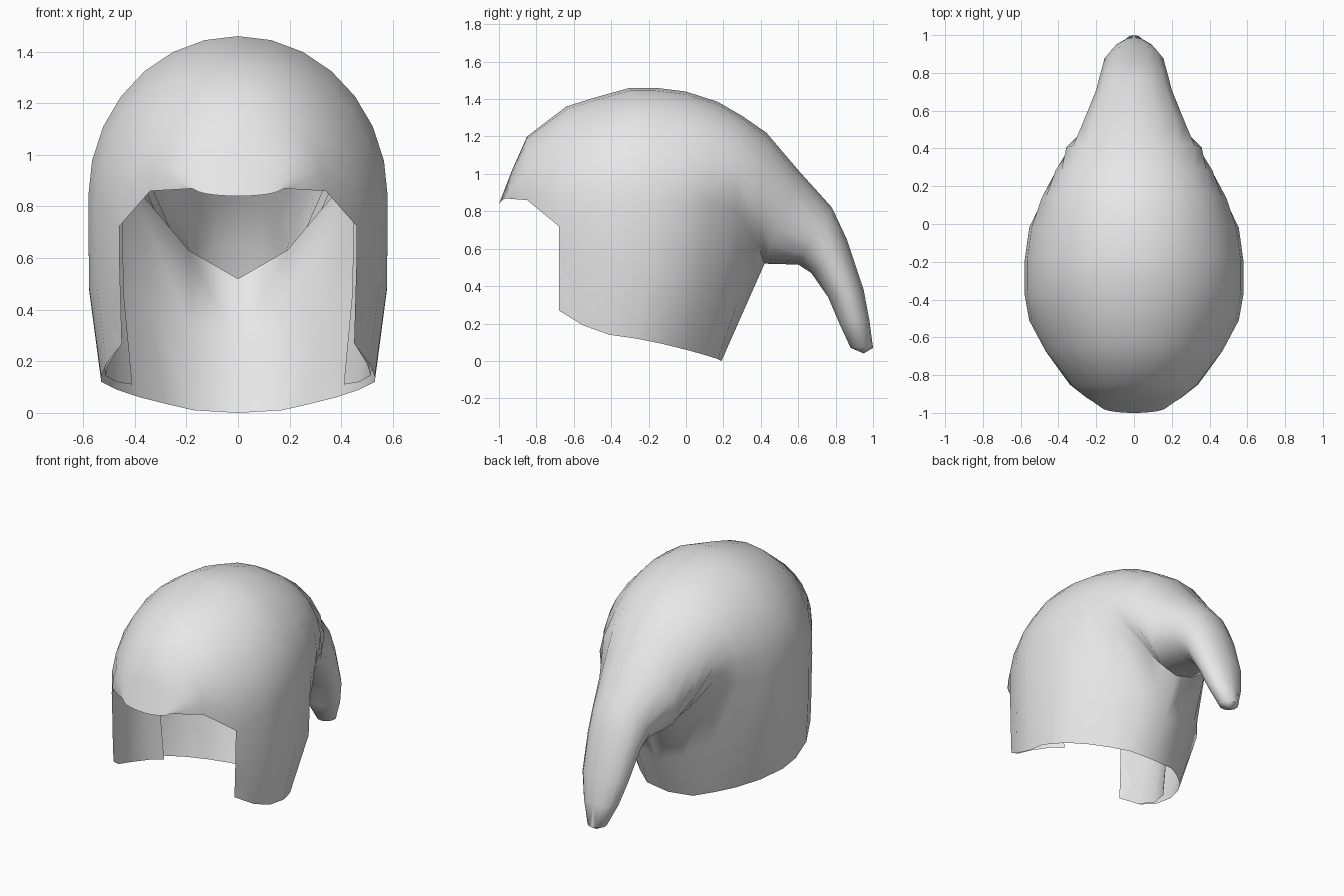
import bpy, bmesh, math

if "Cube" in bpy.data.objects:
    bpy.data.objects.remove(bpy.data.objects["Cube"])

grey = bpy.data.materials.new("light_grey")
grey.use_nodes = True
grey.diffuse_color = (0.8, 0.8, 0.8, 1)
grey.node_tree.nodes["Principled BSDF"].inputs["Base Color"].default_value = (0.8, 0.8, 0.8, 1)


def finish(name, bm):
    """Turn a left-half bmesh into a smooth, mirrored object."""
    bmesh.ops.remove_doubles(bm, verts=bm.verts, dist=0.0005)
    mesh = bpy.data.meshes.new(name)
    bm.to_mesh(mesh)
    bm.free()
    mesh.materials.append(grey)
    obj = bpy.data.objects.new(name, mesh)
    bpy.context.collection.objects.link(obj)
    mirror = obj.modifiers.new("mirror", 'MIRROR')
    mirror.use_clip = True
    mirror.merge_threshold = 0.001
    bpy.ops.object.select_all(action='DESELECT')
    obj.select_set(True)
    bpy.context.view_layer.objects.active = obj
    bpy.ops.object.shade_smooth_by_angle(angle=math.radians(65))
    return obj


def bridge(bm, a, b, flip=False):
    """Join two rows of vertices with quads."""
    for j in range(len(a) - 1):
        quad = [a[j], a[j + 1], b[j + 1], b[j]]
        bm.faces.new(quad[::-1] if flip else quad)


def blend(p, q, f):
    return tuple(u + (v - u) * f for u, v in zip(p, q))


# Sections from brow to tail tip: top (y, z), bottom (y, z), half width, end angle
sections = [
    ((-1.00, 0.84), (-0.97, 0.87), 0.17, 90),
    ((-0.93, 1.02), (-0.92, 0.865), 0.25, 90),
    ((-0.85, 1.20), (-0.85, 0.86), 0.34, 90),
    ((-0.64, 1.36), (-0.68, 0.72), 0.47, 100),
    ((-0.48, 1.41), (-0.51, 0.80), 0.555, 90),
    ((-0.30, 1.46), (-0.37, 0.84), 0.58, 90),
    ((-0.16, 1.46), (-0.20, 0.84), 0.58, 90),
    ((0.00, 1.44), (-0.02, 0.84), 0.555, 90),
    ((0.17, 1.385), (0.13, 0.84), 0.49, 100),
    ((0.30, 1.31), (0.27, 0.80), 0.42, 115),
    ((0.43, 1.22), (0.38, 0.63), 0.36, 148),
    ((0.60, 1.02), (0.42, 0.52), 0.28, 180),
    ((0.78, 0.82), (0.60, 0.515), 0.205, 180),
    ((0.86, 0.65), (0.67, 0.47), 0.185, 180),
    ((0.95, 0.38), (0.76, 0.34), 0.16, 180),
    ((0.98, 0.22), (0.82, 0.20), 0.12, 180),
    ((1.00, 0.07), (0.88, 0.07), 0.06, 180),
    ((0.95, 0.04), (0.95, 0.04), 0.0, 180),
]
STEPS = 7
FIRST = 3   # section where the skirt starts

# Lower edge of the skirt from cheek to back centre
hem = [(0.45, -0.68, 0.27), (0.51, -0.55, 0.19), (0.53, -0.41, 0.14),
       (0.53, -0.27, 0.12), (0.47, -0.12, 0.09), (0.38, 0.0, 0.06),
       (0.28, 0.09, 0.035), (0.17, 0.17, 0.01), (0.0, 0.19, 0.0)]
# How far the middle of the skirt keeps the upper width
fullness = [0.5, 0.85, 0.95, 0.95, 0.9, 0.65, 0.58, 0.52, 0.5]

# Cap with hollow tail
bm = bmesh.new()
rows = []
for top, bottom, width, angle in sections:
    end = math.radians(angle)
    row = []
    for j in range(STEPS + 1):
        t = end * j / STEPS
        f = (1 - math.cos(t)) / (1 - math.cos(end))
        y, z = blend(top, bottom, f)
        row.append(bm.verts.new((abs(width * math.sin(t)), y, z)))
    rows.append(row)
for a, b in zip(rows, rows[1:]):
    bridge(bm, a, b)

# Skirt: cheeks, sides and back wall, hanging from the cap edge
columns = []
for k, low in enumerate(hem):
    edge = rows[FIRST + k][-1]
    top = tuple(edge.co)
    x, y, _ = blend(low, top, fullness[k])
    middle = (x, y, (top[2] + low[2]) / 2)
    columns.append([edge, bm.verts.new(middle), bm.verts.new(low)])
for a, b in zip(columns, columns[1:]):
    bridge(bm, a, b)
finish("helmet_shell", bm)

# Inner cheek linings, curling inward from the cheek edge
upper = [(0.46, -0.68, 0.72), (0.54, -0.51, 0.79), (0.55, -0.37, 0.81),
         (0.51, -0.27, 0.81), (0.45, -0.20, 0.80)]
lower = [(0.45, -0.68, 0.27), (0.50, -0.55, 0.19), (0.515, -0.41, 0.145),
         (0.47, -0.27, 0.12), (0.41, -0.20, 0.11)]
bm = bmesh.new()
columns = []
for u, v in zip(upper, lower):
    x, y, z = blend(u, v, 0.5)
    columns.append([bm.verts.new(u), bm.verts.new((blend(u, v, 0.2)[0], y, z)), bm.verts.new(v)])
for a, b in zip(columns, columns[1:]):
    bridge(bm, a, b, flip=True)
finish("cheek_lining", bm)
